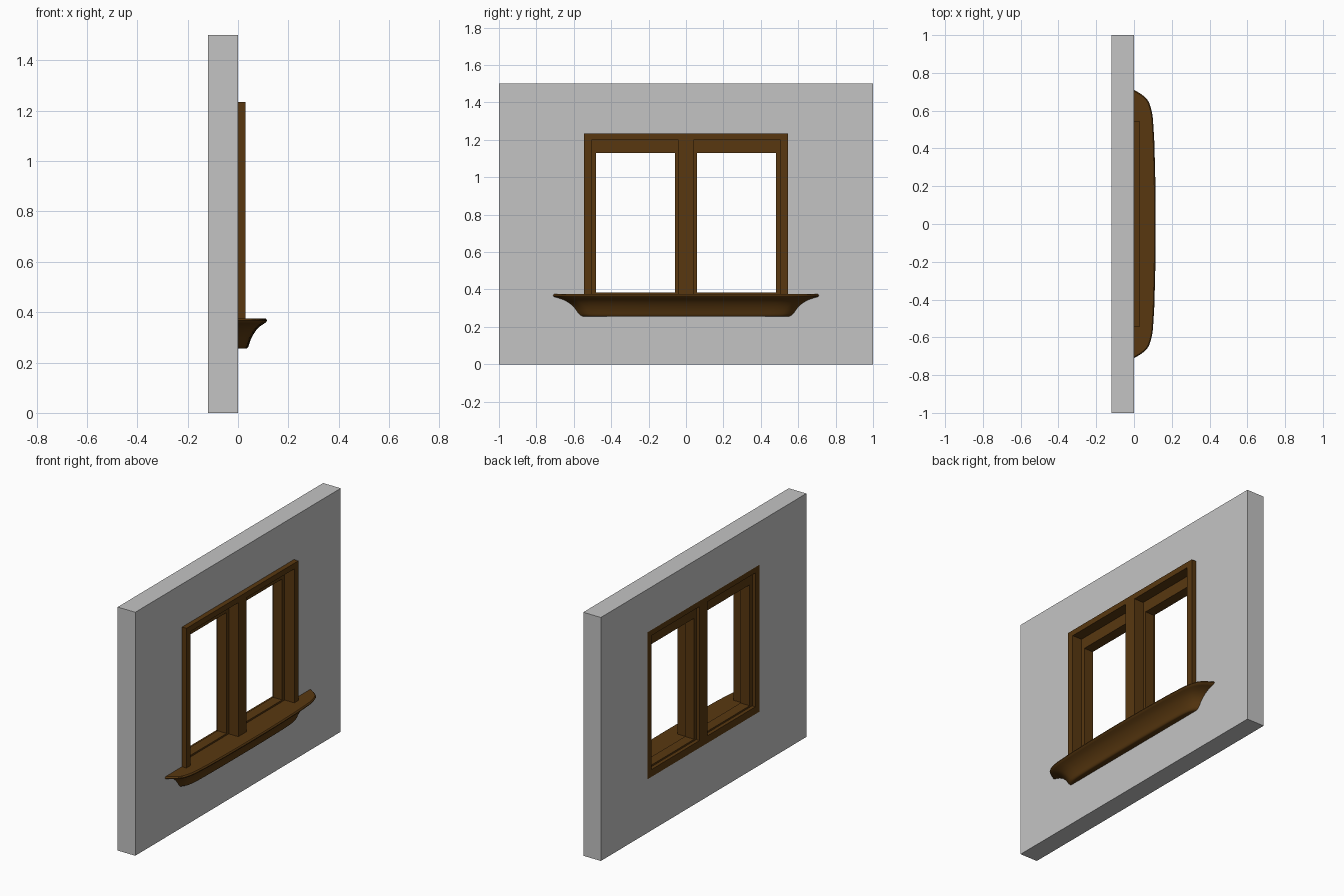
import bpy, bmesh

if "Cube" in bpy.data.objects:
    bpy.data.objects.remove(bpy.data.objects["Cube"])

def material(name, rgb):
    m = bpy.data.materials.new(name)
    m.diffuse_color = (*rgb, 1)
    m.use_nodes = True
    m.node_tree.nodes["Principled BSDF"].inputs["Base Color"].default_value = m.diffuse_color
    return m

GRAY = material("wall_gray", (0.55, 0.55, 0.55))
BROWN = material("dark_brown_wood", (0.098, 0.039, 0.005))

def finish(name, bm, mat):
    bmesh.ops.recalc_face_normals(bm, faces=bm.faces)
    me = bpy.data.meshes.new(name)
    bm.to_mesh(me)
    bm.free()
    ob = bpy.data.objects.new(name, me)
    bpy.context.collection.objects.link(ob)
    me.materials.append(mat)
    return ob

def ring(name, outer, inner, x0, x1, mat):
    """Rectangular frame in the YZ plane; rects are (y0, y1, z0, z1)."""
    bm = bmesh.new()
    def loop(r, x):
        y0, y1, z0, z1 = r
        return [bm.verts.new((x, y, z)) for y, z in ((y0, z0), (y1, z0), (y1, z1), (y0, z1))]
    loops = [loop(outer, x0), loop(outer, x1), loop(inner, x1), loop(inner, x0)]
    for k in range(4):
        a, b = loops[k], loops[(k + 1) % 4]
        for i in range(4):
            j = (i + 1) % 4
            bm.faces.new((a[i], a[j], b[j], b[i]))
    return finish(name, bm, mat)

def box(name, x0, x1, y0, y1, z0, z1, mat):
    bm = bmesh.new()
    bmesh.ops.create_cube(bm, size=1)
    for v in bm.verts:
        v.co = ((x0 + x1) / 2 + v.co.x * (x1 - x0),
                (y0 + y1) / 2 + v.co.y * (y1 - y0),
                (z0 + z1) / 2 + v.co.z * (z1 - z0))
    return finish(name, bm, mat)

# Wall with the window hole
HOLE = (-0.545, 0.545, 0.33, 1.235)
ring("wall", (-1, 1, 0, 1.5), HOLE, -0.12, 0.0, GRAY)

# Outer window frame and centre post
ring("window_frame", HOLE, (-0.505, 0.505, 0.375, 1.20), -0.12, 0.03, BROWN)
box("centre_post", -0.12, 0.03, -0.04, 0.04, 0.375, 1.20, BROWN)

# Two recessed sashes
for side, s in (("left", -1), ("right", 1)):
    oy = sorted((s * 0.04, s * 0.505))
    iy = sorted((s * 0.06, s * 0.48))
    ring(side + "_sash", (*oy, 0.375, 1.20), (*iy, 0.385, 1.13), -0.098, -0.035, BROWN)

# Moulded sill: bowed plan outline lofted through a cove profile
half = [(0, .71), (.035, .69), (.055, .675), (.07, .66), (.08, .642), (.088, .62),
        (.095, .592), (.1, .56), (.107, .45), (.112, .28), (.1145, .12)]
plan = half + [(.115, 0)] + [(x, -y) for x, y in reversed(half)]
# profile rows: height, depth, half width
profile = [(.375, .109, .704), (.372, .113, .708), (.366, .115, .71), (.360, .112, .704),
           (.355, .104, .685), (.345, .089, .655), (.33, .073, .627), (.31, .060, .603),
           (.29, .050, .587), (.272, .044, .575), (.262, .041, .565), (.257, .037, .555),
           (.255, .032, .545)]
bm = bmesh.new()
rows = [[bm.verts.new((x / .115 * d, y / .71 * w, z)) for x, y in plan]
        for z, d, w in profile]
for a, b in zip(rows, rows[1:]):
    for i in range(len(plan) - 1):
        bm.faces.new((a[i], a[i + 1], b[i + 1], b[i]))
bm.faces.new(rows[0])
bm.faces.new(rows[-1])
bm.faces.new([r[0] for r in rows] + [r[-1] for r in reversed(rows)])
sill = finish("window_sill", bm, BROWN)
bpy.context.view_layer.objects.active = sill
sill.select_set(True)
bpy.ops.object.shade_smooth_by_angle(angle=0.6)
